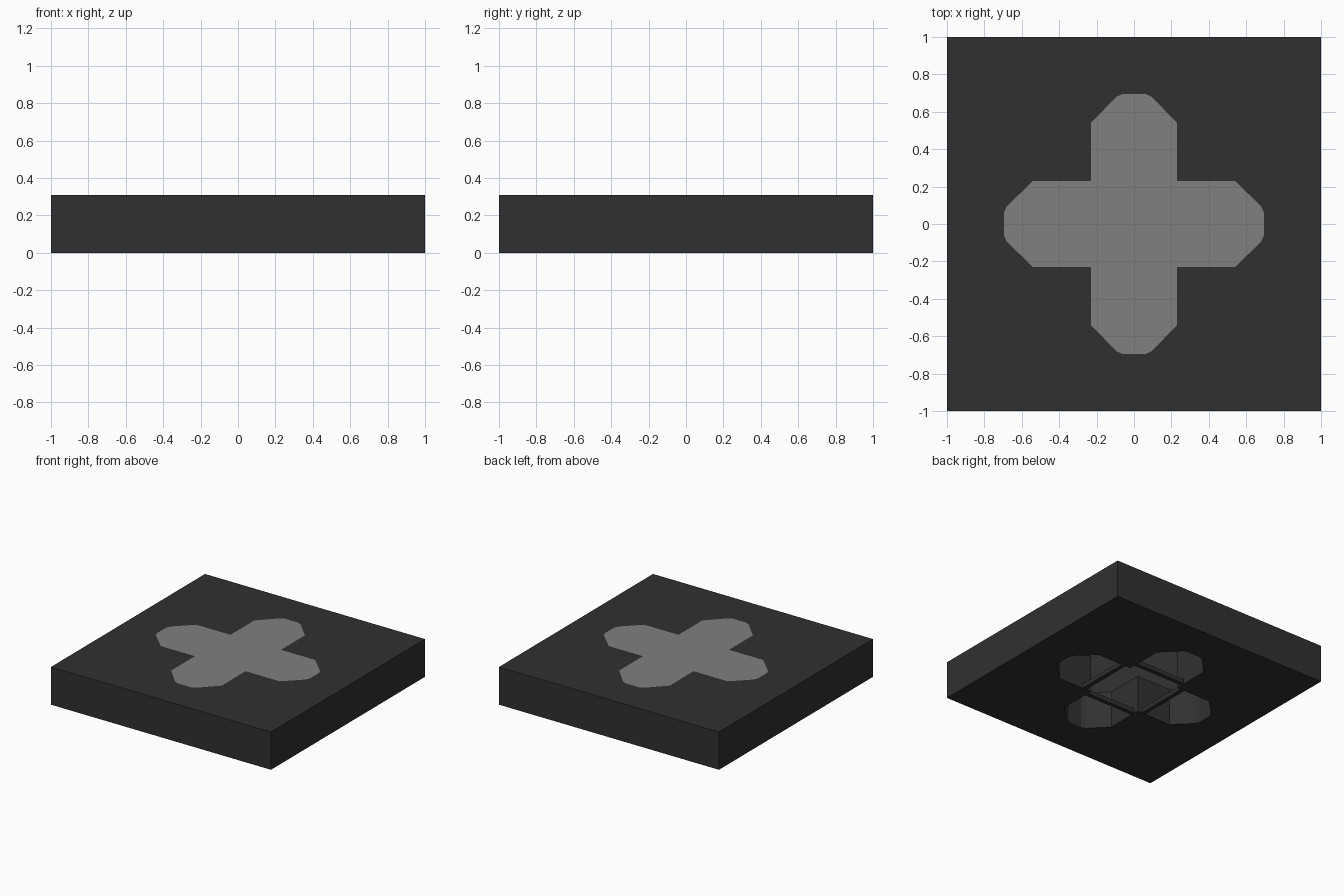
import bpy, bmesh
from mathutils import Matrix

if "Cube" in bpy.data.objects:
    bpy.data.objects.remove(bpy.data.objects["Cube"])

H = 0.31       # slab height
SKIN = 0.006   # thickness of the cross-shaped pad


def material(name, v):
    m = bpy.data.materials.new(name)
    m.diffuse_color = (v, v, v, 1)
    m.use_nodes = True
    m.node_tree.nodes["Principled BSDF"].inputs["Base Color"].default_value = m.diffuse_color
    return m


dark = material("charcoal", 0.03)
grey = material("mid grey", 0.215)


def finish(name, bm, mat):
    bmesh.ops.recalc_face_normals(bm, faces=bm.faces)
    me = bpy.data.meshes.new(name)
    bm.to_mesh(me)
    bm.free()
    me.materials.append(mat)
    ob = bpy.data.objects.new(name, me)
    bpy.context.collection.objects.link(ob)
    return ob


# Cross outline: one chamfered arm tip turned four times
ARM = [(0.23, -0.23), (0.54, -0.23), (0.68, -0.095), (0.695, -0.06),
       (0.695, 0.06), (0.68, 0.095), (0.54, 0.23)]
cross = []
for k in range(4):
    for x, y in ARM:
        for _ in range(k):
            x, y = -y, x
        cross.append((x, y))
square = [(-1, -1), (1, -1), (1, 1), (-1, 1)]


def prism(name, loops, z0, z1, mat):
    """Extrude an outline (with optional hole loops) from z0 to z1."""
    bm = bmesh.new()
    edges = []
    for loop in loops:
        vs = [bm.verts.new((x, y, z0)) for x, y in loop]
        edges += [bm.edges.new((vs[i - 1], vs[i])) for i in range(len(vs))]
    bmesh.ops.triangle_fill(bm, edges=edges, use_beauty=True)
    res = bmesh.ops.extrude_face_region(bm, geom=bm.faces[:], use_keep_orig=True)
    top = [g for g in res["geom"] if isinstance(g, bmesh.types.BMVert)]
    bmesh.ops.translate(bm, verts=top, vec=(0, 0, z1 - z0))
    bmesh.ops.dissolve_limit(bm, angle_limit=0.01, verts=bm.verts[:], edges=bm.edges[:])
    return finish(name, bm, mat)


# Slab with a cross-shaped opening, closed on top by the thin pad
prism("slab", [square, cross], 0, H, dark)
prism("cross_pad", [cross], H - SKIN, H, grey)

# Thin bars bridging each arm of the opening on the underside
for k, side in enumerate(("right", "back", "left", "front")):
    bm = bmesh.new()
    bmesh.ops.create_cube(bm, size=1)
    bmesh.ops.scale(bm, vec=(0.035, 0.46, 0.035), verts=bm.verts)
    bmesh.ops.translate(bm, vec=(0.29, 0, 0.0225), verts=bm.verts)
    bmesh.ops.rotate(bm, cent=(0, 0, 0), matrix=Matrix.Rotation(k * 1.5707963, 3, "Z"),
                     verts=bm.verts)
    finish(side + "_bar", bm, dark)
